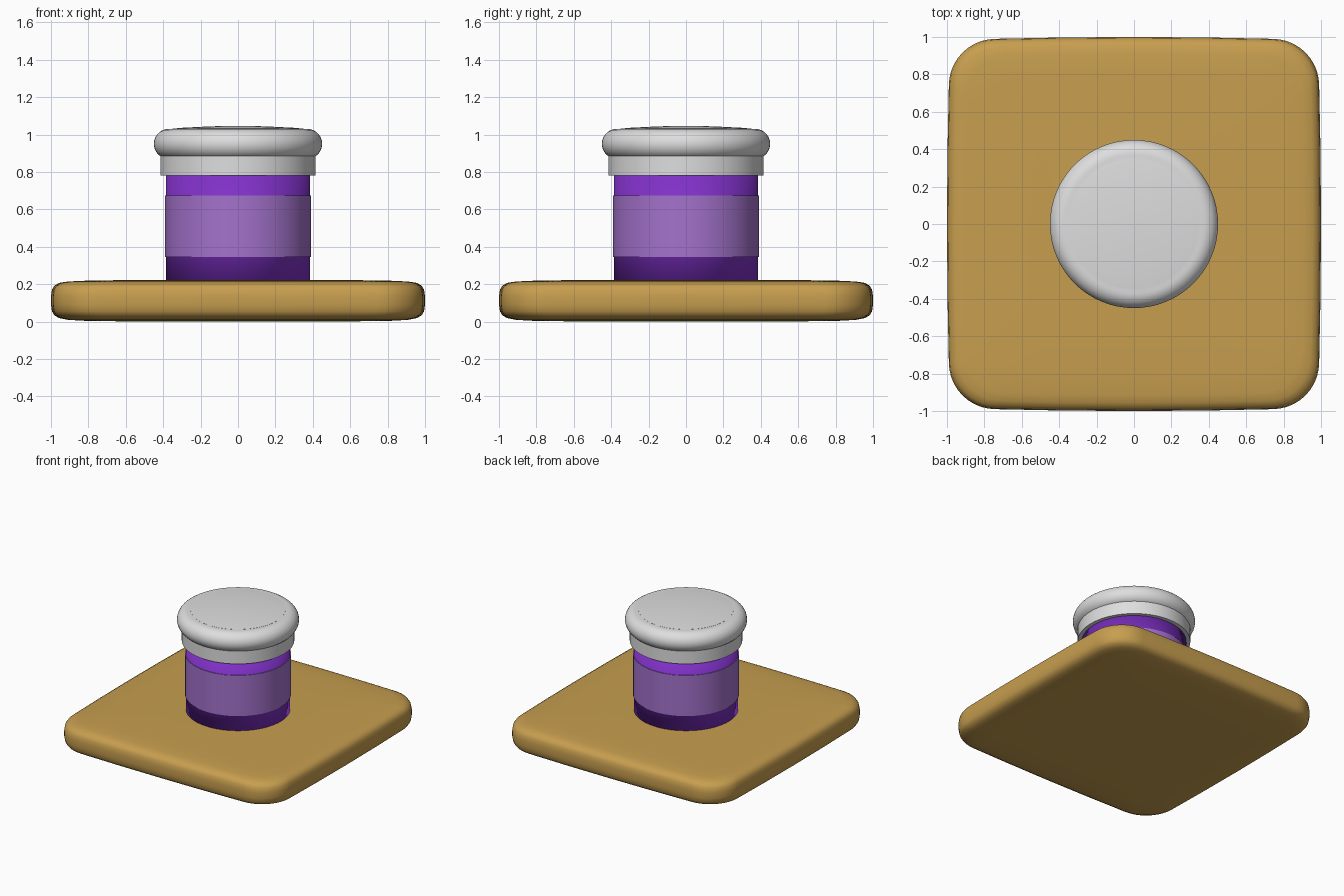
import bpy, bmesh, math

if "Cube" in bpy.data.objects:
    bpy.data.objects.remove(bpy.data.objects["Cube"])


def material(name, srgb):
    m = bpy.data.materials.new(name)
    lin = [c / 12.92 if c <= 0.04045 else ((c + 0.055) / 1.055) ** 2.4 for c in srgb]
    m.diffuse_color = (*lin, 1)
    m.use_nodes = True
    m.node_tree.nodes["Principled BSDF"].inputs["Base Color"].default_value = m.diffuse_color
    return m


wood = material("tan wood", (0.78, 0.62, 0.31))
purple = material("purple", (0.50, 0.19, 0.78))
lilac = material("lilac", (0.64, 0.45, 0.80))
silver = material("light grey", (0.87, 0.87, 0.87))


def loft(name, rings, mat, angle):
    """Skin a stack of closed rings and cap both ends."""
    bm = bmesh.new()
    loops = [[bm.verts.new(p) for p in ring] for ring in rings]
    n = len(loops[0])
    for a, b in zip(loops, loops[1:]):
        for i in range(n):
            j = (i + 1) % n
            bm.faces.new((a[i], a[j], b[j], b[i]))
    bm.faces.new(loops[0][::-1])
    bm.faces.new(loops[-1])
    bmesh.ops.recalc_face_normals(bm, faces=bm.faces)
    me = bpy.data.meshes.new(name)
    bm.to_mesh(me)
    bm.free()
    me.materials.append(mat)
    ob = bpy.data.objects.new(name, me)
    bpy.context.collection.objects.link(ob)
    bpy.ops.object.select_all(action='DESELECT')
    ob.select_set(True)
    bpy.context.view_layer.objects.active = ob
    bpy.ops.object.shade_smooth_by_angle(angle=math.radians(angle))
    return ob


def lathe(name, profile, mat, angle=35, n=64):
    return loft(name, [[(r * math.cos(2 * math.pi * i / n), r * math.sin(2 * math.pi * i / n), z)
                        for i in range(n)] for r, z in profile], mat, angle)


def slab_ring(inset, z, radius=0.25, steps=10):
    """Rounded square with very slightly bowed sides."""
    pts = []
    for q in range(4):
        base = q * math.pi / 2
        for k in range(steps + 1):
            a = math.pi / 2 * k / steps
            x = 0.99 - radius + radius * math.cos(a)
            y = 0.99 - radius + radius * math.sin(a)
            pts.append((x, y, base))
        pts.append((0.4, 0.997, base))
        pts.append((0.0, 1.0, base))
        pts.append((-0.4, 0.997, base))
    s = 1 - inset
    return [(s * (x * math.cos(b) - y * math.sin(b)),
             s * (x * math.sin(b) + y * math.cos(b)), z) for x, y, b in pts]


# wooden base slab with softened edges and a faintly domed top
slab = [(0.5, 0.0), (0.2, 0.003), (0.09, 0.009), (0.045, 0.018), (0.018, 0.033), (0.005, 0.055),
        (0, 0.09), (0, 0.135), (0.005, 0.17), (0.018, 0.192), (0.045, 0.207), (0.09, 0.214),
        (0.2, 0.219), (0.5, 0.223)]
loft("base_slab", [slab_ring(i, z) for i, z in slab], wood, 60)

# jar body, shaded smooth over its rims
lathe("jar_body", [(0.385, 0.2), (0.385, 0.8)], purple, 120)

# label band around the jar
lathe("label_band", [(0.384, 0.345), (0.391, 0.345), (0.391, 0.675), (0.384, 0.675)], lilac)

# lid skirt
lathe("lid_skirt", [(0.415, 0.78), (0.415, 0.89)], silver)

# rounded lid rim
rim = [(0.37 + 0.08 * math.cos(math.radians(a)), 0.95 + 0.08 * math.sin(math.radians(a)))
       for a in range(-90, 91, 12)]
lathe("lid_rim", rim, silver, 100)

# shallow domed disc on top of the lid
lathe("lid_top", [(0.35, 1.0), (0.35, 1.031), (0.3, 1.036), (0.2, 1.041), (0.1, 1.045), (0.02, 1.046)],
      silver, 30)
